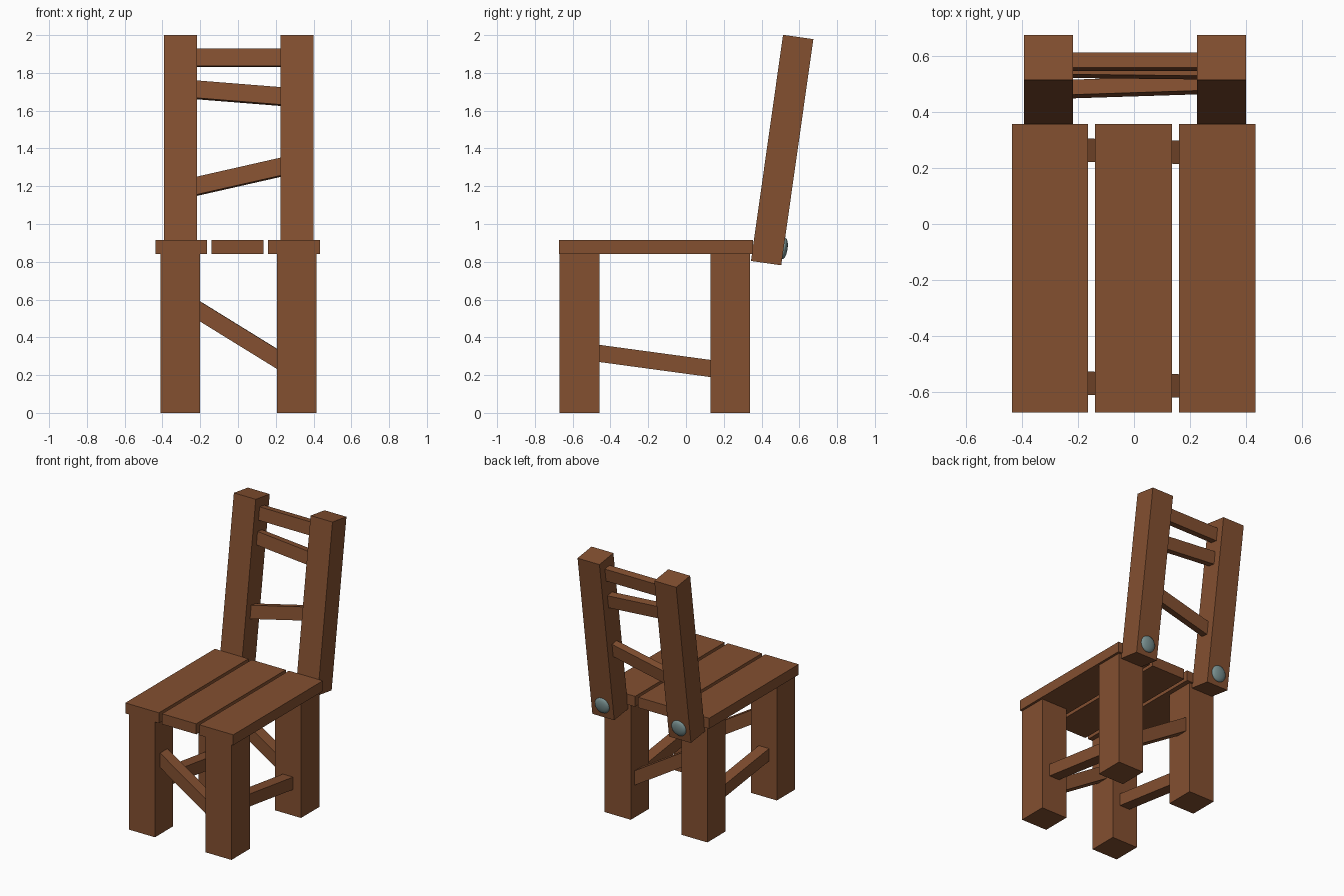
import bpy, bmesh, math
from mathutils import Vector, Matrix

if "Cube" in bpy.data.objects:
    bpy.data.objects.remove(bpy.data.objects["Cube"])

def material(name, rgb):
    m = bpy.data.materials.new(name)
    m.diffuse_color = (*rgb, 1)
    m.use_nodes = True
    m.node_tree.nodes["Principled BSDF"].inputs["Base Color"].default_value = m.diffuse_color
    return m

wood = material("brown wood", (0.23, 0.08, 0.03))
metal = material("grey metal", (0.19, 0.28, 0.28))

def add(name, bm, mat):
    me = bpy.data.meshes.new(name)
    bm.to_mesh(me)
    bm.free()
    me.materials.append(mat)
    ob = bpy.data.objects.new(name, me)
    bpy.context.collection.objects.link(ob)
    return ob

def bar(name, a, b, width, height, up=(0, 0, 1), extend=0.0):
    """Rectangular beam from a to b; 'up' is the direction of its height."""
    a, b = Vector(a), Vector(b)
    d = (b - a).normalized()
    up = Vector(up)
    up = (up - d * up.dot(d)).normalized()
    side = up.cross(d)
    rot = Matrix((d, side, up)).transposed().to_4x4()
    size = Matrix.Diagonal(((b - a).length + 2 * extend, width, height, 1))
    bm = bmesh.new()
    bmesh.ops.create_cube(bm, size=1, matrix=Matrix.Translation((a + b) / 2) @ rot @ size)
    return add(name, bm, wood)

# Seat planks
for name, x0, x1 in (("left", -0.436, -0.165), ("middle", -0.14, 0.135), ("right", 0.16, 0.433)):
    x = (x0 + x1) / 2
    bar(f"seat_plank_{name}", (x, -0.673, 0.878), (x, 0.356, 0.878), x1 - x0, 0.076)

# Legs
for side, x in (("left", -0.305), ("right", 0.311)):
    for end, y in (("front", -0.564), ("back", 0.235)):
        bar(f"{end}_leg_{side}", (x, y, 0), (x, y, 0.842), 0.21, 0.21, up=(0, 1, 0))
    # Side rung
    bar(f"side_rung_{side}", (x, -0.46, 0.315), (x, 0.13, 0.235), 0.083, 0.09, extend=0.04)

# Cross rungs between the legs
for end, y0, y1 in (("front", -0.567, -0.579), ("back", 0.264, 0.255)):
    bar(f"{end}_rung", (-0.2, y0, 0.537), (0.205, y1, 0.287), 0.083, 0.09, extend=0.04)

# Leaning back posts
low, high = Vector((0, 0.424, 0.793)), Vector((0, 0.594, 1.99))
lean = (high - low).normalized()
rear = Vector((0, lean.z, -lean.y))
for side, x in (("left", -0.305), ("right", 0.3125)):
    off = Vector((x, 0, 0))
    bar(f"back_post_{side}", low + off, high + off, 0.176, 0.162, up=rear)

    # Domed bolt head on the rear of the post
    c = low + off + lean * 0.09 + rear * 0.081
    rot = Matrix((Vector((1, 0, 0)), -lean, rear)).transposed()
    if rot.determinant() < 0:
        rot = Matrix((Vector((1, 0, 0)), lean, rear)).transposed()
    bm = bmesh.new()
    bmesh.ops.create_uvsphere(bm, u_segments=24, v_segments=12, radius=1,
        matrix=Matrix.Translation(c) @ rot.to_4x4() @ Matrix.Diagonal((0.058, 0.058, 0.021, 1)))
    for f in bm.faces:
        f.smooth = True
    add(f"bolt_{side}", bm, metal)

# Back slats, following the lean of the posts
for name, z0, z1 in (("top", 1.88, 1.88), ("middle", 1.71, 1.675), ("lower", 1.20, 1.30)):
    y = lambda z: low.y + (z - low.z) * lean.y / lean.z
    bar(f"back_slat_{name}", (-0.217, y(z0), z0), (0.224, y(z1), z1), 0.054, 0.093, up=lean, extend=0.03)
